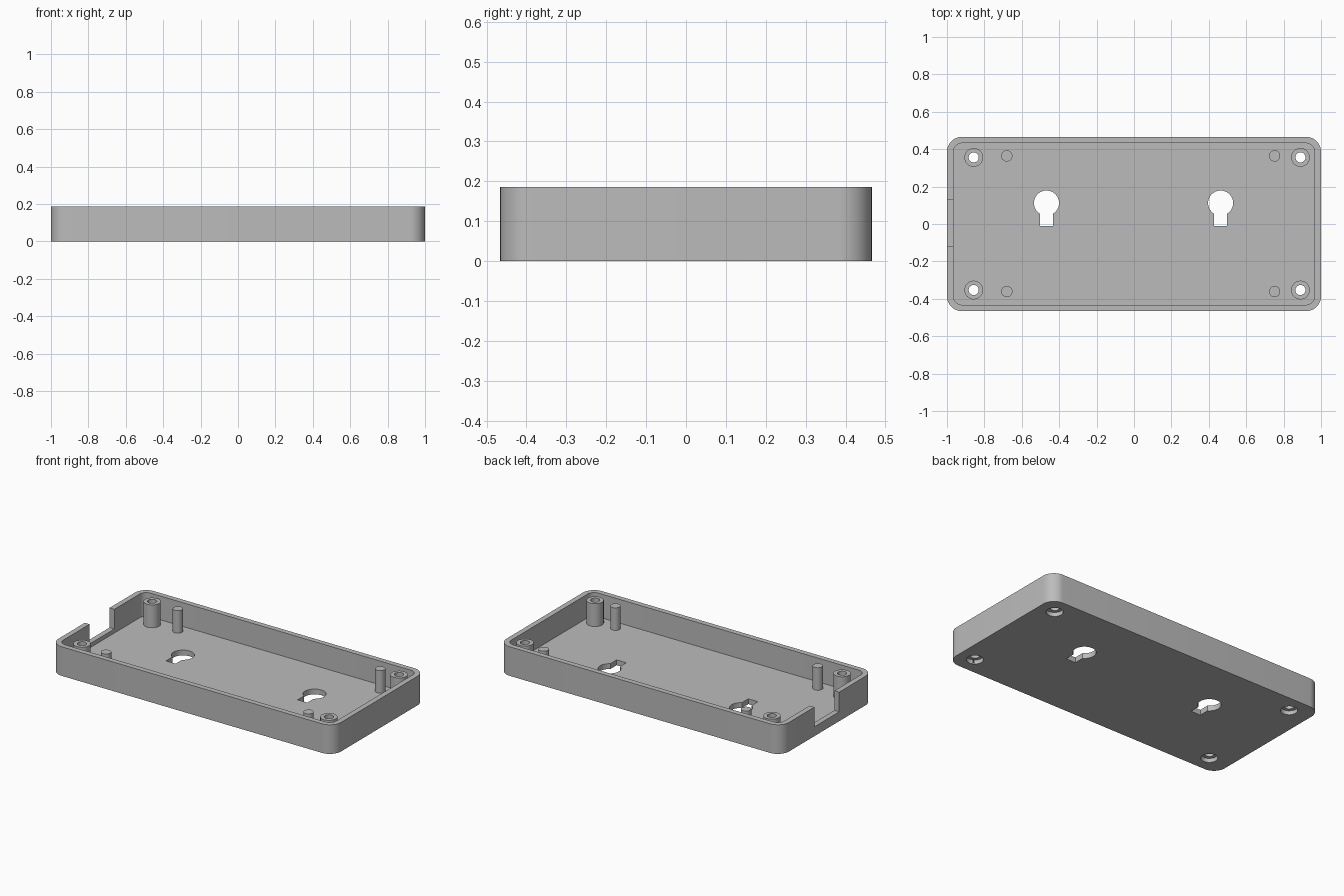
import bpy
import bmesh
from math import sin, cos, pi, asin

if "Cube" in bpy.data.objects:
    bpy.data.objects.remove(bpy.data.objects["Cube"])

HEIGHT, FLOOR, WALL = 0.186, 0.034, 0.034
HALF_X, HALF_Y, CORNER = 1.0, 0.466, 0.08
BOSSES = [(x, y) for x in (-0.857, 0.89) for y in (-0.353, 0.356)]
PINS = [(x, y) for x in (-0.68, 0.752) for y in (-0.361, 0.364)]

grey = bpy.data.materials.new("plain grey")
grey.use_nodes = True
grey.diffuse_color = (0.5, 0.5, 0.5, 1)
grey.node_tree.nodes["Principled BSDF"].inputs["Base Color"].default_value = (0.5, 0.5, 0.5, 1)


def arc(cx, cy, r, start, end, steps):
    angles = [start + (end - start) * i / steps for i in range(steps + 1)]
    return [(cx + r * cos(a), cy + r * sin(a)) for a in angles]


def circle(cx, cy, r):
    return arc(cx, cy, r, 0, 2 * pi, 40)[:-1]


def rounded_rect(hx, hy, r):
    pts = []
    for i, (sx, sy) in enumerate([(1, 1), (-1, 1), (-1, -1), (1, -1)]):
        pts += arc(sx * (hx - r), sy * (hy - r), r, i * pi / 2, (i + 1) * pi / 2, 12)
    return pts


def prism(name, outline, z0, z1):
    """Extrude a counter-clockwise outline from z0 to z1."""
    bm = bmesh.new()
    base = bm.faces.new([bm.verts.new((x, y, z0)) for x, y in outline])
    top = bmesh.ops.extrude_face_region(bm, geom=[base])["geom"]
    bmesh.ops.translate(bm, vec=(0, 0, z1 - z0),
                        verts=[v for v in top if isinstance(v, bmesh.types.BMVert)])
    bmesh.ops.recalc_face_normals(bm, faces=bm.faces)
    mesh = bpy.data.meshes.new(name)
    bm.to_mesh(mesh)
    bm.free()
    mesh.materials.append(grey)
    obj = bpy.data.objects.new(name, mesh)
    bpy.context.collection.objects.link(obj)
    return obj


def activate(obj):
    bpy.ops.object.select_all(action='DESELECT')
    obj.select_set(True)
    bpy.context.view_layer.objects.active = obj


def cut(target, outline, z0, z1):
    """Subtract an extruded outline from the target."""
    cutter = prism("cutter", outline, z0, z1)
    cutter.hide_render = True
    mod = target.modifiers.new("cut", 'BOOLEAN')
    mod.operation, mod.solver, mod.object = 'DIFFERENCE', 'EXACT', cutter
    activate(target)
    bpy.ops.object.modifier_apply(modifier=mod.name)
    bpy.data.objects.remove(cutter)


# Hollow tray with rounded corners
tray = prism("tray", rounded_rect(HALF_X, HALF_Y, CORNER), 0, HEIGHT)
cut(tray, rounded_rect(HALF_X - WALL, HALF_Y - WALL, CORNER - WALL), FLOOR, HEIGHT + 0.1)

# Cable notch in the end wall
cut(tray, [(-1.1, -0.12), (-0.94, -0.12), (-0.94, 0.13), (-1.1, 0.13)], 0.06, HEIGHT + 0.1)

# Keyhole hangers in the floor
for kx in (-0.468, 0.463):
    r, w = 0.067, 0.034
    gap = asin(w / r)
    keyhole = arc(kx, 0.112, r, -pi / 2 + gap, 1.5 * pi - gap, 36)
    cut(tray, keyhole + [(kx - w, -0.01), (kx + w, -0.01)], -0.1, 0.1)

# Screw holes with wide recesses underneath
for x, y in BOSSES:
    cut(tray, circle(x, y, 0.049), -0.1, 0.026)
    cut(tray, circle(x, y, 0.027), -0.1, 0.1)

parts = [tray]

# Hollow screw bosses
for x, y in BOSSES:
    boss = prism("screw_boss", circle(x, y, 0.05), FLOOR, 0.18)
    cut(boss, circle(x, y, 0.027), 0, 0.3)
    parts.append(boss)

# Solid locating pins
for x, y in PINS:
    parts.append(prism("locating_pin", circle(x, y, 0.03), FLOOR, 0.178))

for part in parts:
    activate(part)
    bpy.ops.object.shade_smooth_by_angle(angle=pi / 6)
